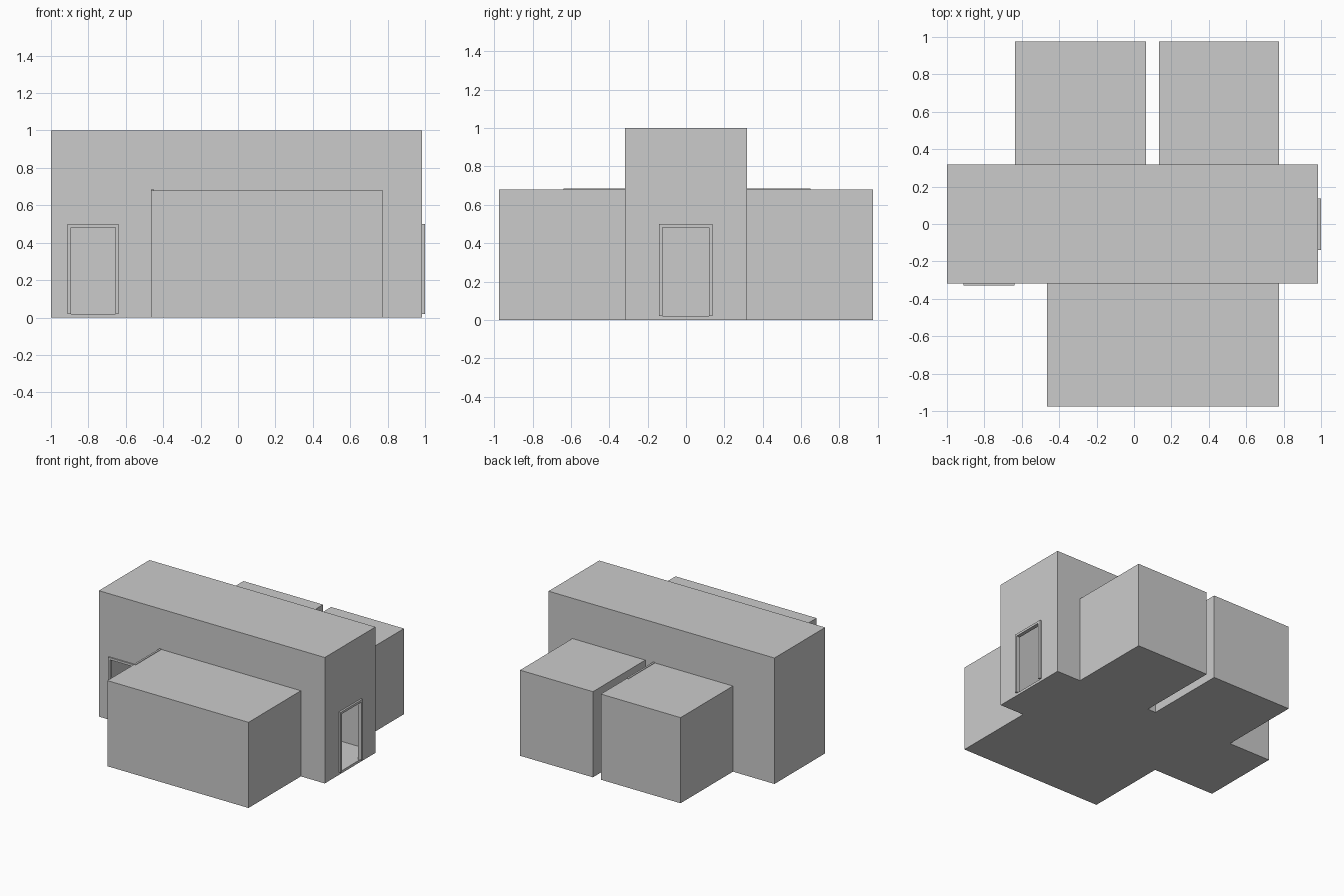
import bpy

if "Cube" in bpy.data.objects:
    bpy.data.objects.remove(bpy.data.objects["Cube"])


def box(name, x, y, z):
    """Axis-aligned box from (min, max) pairs."""
    bpy.ops.mesh.primitive_cube_add(size=1, location=[sum(r) / 2 for r in (x, y, z)])
    ob = bpy.context.object
    ob.name = name
    ob.scale = [r[1] - r[0] for r in (x, y, z)]
    bpy.ops.object.transform_apply(location=True, rotation=False, scale=True)
    return ob


def combine(target, tool, operation):
    """Apply a boolean and discard the tool."""
    mod = target.modifiers.new("bool", 'BOOLEAN')
    mod.operation, mod.solver, mod.object = operation, 'EXACT', tool
    bpy.context.view_layer.objects.active = target
    bpy.ops.object.modifier_apply(modifier=mod.name)
    bpy.data.objects.remove(tool, do_unlink=True)


WALL, FLOOR = 0.015, 0.02
HALL = ((-1.0, 0.985), (-0.318, 0.318), (0, 1.0))
WINGS = [
    ((-0.465, 0.775), (-0.975, -0.318), (0, 0.68)),   # front wing
    ((-0.635, 0.065), (0.318, 0.975), (0, 0.68)),     # rear left wing
    ((0.135, 0.775), (0.318, 0.975), (0, 0.68)),      # rear right wing
]

# Building shell: hall joined with the three lower wings
building = box("building", *HALL)
for x, y, z in WINGS:
    overlap = (y[0], y[1] + 0.01) if y[0] < 0 else (y[0] - 0.01, y[1])
    combine(building, box("wing", x, overlap, z), 'UNION')

# Hollow rooms
for x, y, z in [HALL] + WINGS:
    combine(building, box("room", (x[0] + WALL, x[1] - WALL), (y[0] + WALL, y[1] - WALL),
                          (FLOOR, z[1] - WALL)), 'DIFFERENCE')

# Door openings and their projecting frames (jambs and lintel in one piece)
TOP, RIM = 0.50, 0.018


def doorway(name, span, wall_range, axis):
    inner = (span[0] + RIM, span[1] - RIM)
    lo, hi = wall_range
    cut = (lo - 0.02, hi + 0.02)

    def at(label, s, w, z):
        return box(label, s, w, z) if axis == 'x' else box(label, w, s, z)

    combine(building, at("opening", inner, cut, (FLOOR, TOP - RIM)), 'DIFFERENCE')
    frame = at(name, span, wall_range, (FLOOR, TOP))
    combine(frame, at("opening", inner, cut, (FLOOR - 0.02, TOP - RIM)), 'DIFFERENCE')


doorway("front_door_frame", (-0.912, -0.638), (-0.328, -0.31), 'x')
doorway("side_door_frame", (-0.14, 0.137), (0.978, 1.0), 'y')

# Low lips along the wing roof edges beside the hall
box("front_roof_lip", (-0.465, -0.45), (-0.64, -0.318), (0.675, 0.684))
box("rear_roof_lip", (0.05, 0.065), (0.318, 0.65), (0.675, 0.684))
